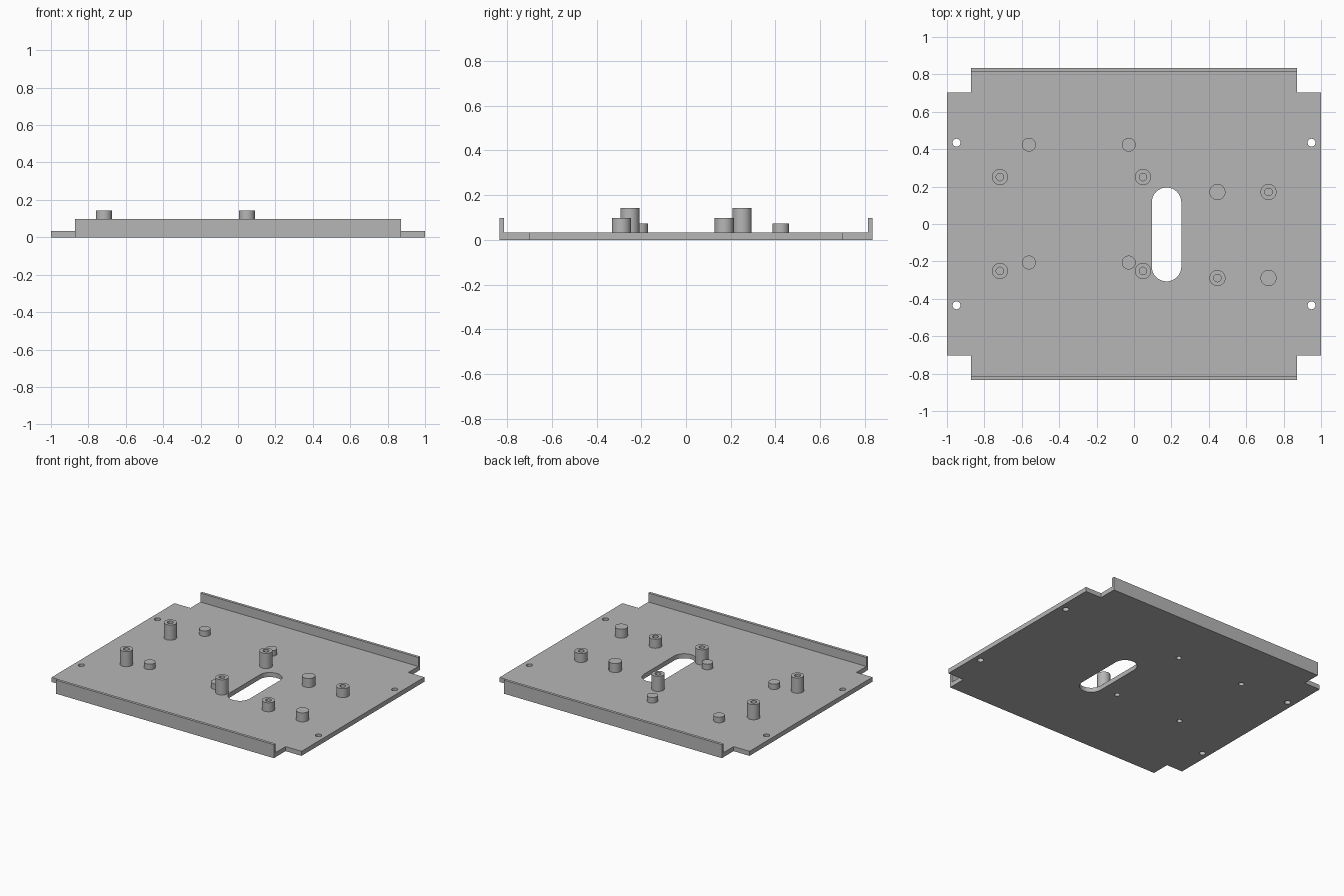
import bpy, bmesh
from math import pi, cos, sin, radians
from mathutils import Vector

cube = bpy.data.objects.get("Cube")
if cube:
    bpy.data.objects.remove(cube)

T = 0.033          # plate thickness
WALL = 0.098       # flange height
HALF_Y = 0.835
FLANGE = 0.02
SEGS = 32

grey = bpy.data.materials.new("plain grey")
grey.use_nodes = True
colour = (0.47, 0.47, 0.47, 1)
grey.diffuse_color = colour
grey.node_tree.nodes["Principled BSDF"].inputs["Base Color"].default_value = colour


def add_object(name, bm, smooth=True):
    bmesh.ops.remove_doubles(bm, verts=bm.verts, dist=1e-5)
    bmesh.ops.recalc_face_normals(bm, faces=bm.faces)
    mesh = bpy.data.meshes.new(name)
    bm.to_mesh(mesh)
    bm.free()
    mesh.materials.append(grey)
    obj = bpy.data.objects.new(name, mesh)
    bpy.context.collection.objects.link(obj)
    if smooth:
        bpy.ops.object.select_all(action='DESELECT')
        obj.select_set(True)
        bpy.context.view_layer.objects.active = obj
        bpy.ops.object.shade_smooth_by_angle(angle=radians(35))
    return obj


def arc(x, y, r, start, end, n):
    return [(x + r * cos(start + (end - start) * i / n),
             y + r * sin(start + (end - start) * i / n)) for i in range(n + 1)]


def circle(x, y, r):
    return arc(x, y, r, 0, 2 * pi, SEGS)[:-1]


def turned(name, x, y, profile):
    """Revolve a radius/height profile about a vertical axis."""
    bm = bmesh.new()
    verts = [bm.verts.new((x + r, y, z)) for r, z in profile]
    edges = [bm.edges.new(pair) for pair in zip(verts, verts[1:])]
    bmesh.ops.spin(bm, geom=verts + edges, cent=(x, y, 0), axis=(0, 0, 1),
                   angle=2 * pi, steps=SEGS)
    return add_object(name, bm)


# Part positions
tall_spots = [(x, y) for x in (-0.717, 0.048) for y in (-0.251, 0.251)]
peg_spots = [(x, y) for x in (-0.562, -0.028) for y in (-0.206, 0.424)]
corner_spots = [(x, y) for x in (-0.949, 0.949) for y in (-0.435, 0.435)]
bored_spots = [(0.719, 0.171), (0.446, -0.289)]
plain_spots = [(0.446, 0.171), (0.719, -0.289)]

# Base plate: notched outline with slot and holes
ex, ey, nx, ny = 1.0, HALF_Y - FLANGE, 0.872, 0.702
quarter = [(ex, ny), (nx, ny), (nx, ey)]
outline = (quarter + [(-x, y) for x, y in reversed(quarter)]
           + [(-x, -y) for x, y in quarter]
           + [(x, -y) for x, y in reversed(quarter)])
slot = (arc(0.174, 0.116, 0.079, 0, pi, SEGS // 2)
        + arc(0.174, -0.228, 0.079, pi, 2 * pi, SEGS // 2))
loops = [outline, slot]
loops += [circle(x, y, 0.021) for x, y in corner_spots]
loops += [circle(x, y, 0.018) for x, y in peg_spots]

curve = bpy.data.curves.new("plate_outline", 'CURVE')
curve.dimensions = '2D'
curve.fill_mode = 'BOTH'
curve.extrude = T / 2
for loop in loops:
    spline = curve.splines.new('POLY')
    spline.points.add(len(loop) - 1)
    for point, (x, y) in zip(spline.points, loop):
        point.co = (x, y, 0, 1)
    spline.use_cyclic_u = True
helper = bpy.data.objects.new("plate_outline", curve)
bpy.context.collection.objects.link(helper)
depsgraph = bpy.context.evaluated_depsgraph_get()
flat = bpy.data.meshes.new_from_object(helper.evaluated_get(depsgraph))
bm = bmesh.new()
bm.from_mesh(flat)
bpy.data.objects.remove(helper)
bpy.data.meshes.remove(flat)
bmesh.ops.translate(bm, verts=bm.verts, vec=(0, 0, T / 2))
for face in bm.faces:
    face.material_index = 0
add_object("base_plate", bm)

# Upright flanges along the front and back
for name, side in (("front_flange", -1), ("back_flange", 1)):
    bm = bmesh.new()
    bmesh.ops.create_cube(bm, size=1)
    bmesh.ops.scale(bm, verts=bm.verts, vec=(2 * nx, FLANGE, WALL))
    bmesh.ops.translate(bm, verts=bm.verts,
                        vec=Vector((0, side * (HALF_Y - FLANGE / 2), WALL / 2)))
    add_object(name, bm, smooth=False)


def bored(radius, top):
    return [(radius, T), (radius, top), (0.02, top), (0.02, T + 0.005), (0, T + 0.005)]


# Tall and medium standoffs with a bore from above
for i, (x, y) in enumerate(tall_spots):
    turned(f"tall_standoff_{i + 1}", x, y, bored(0.043, 0.143))
for i, (x, y) in enumerate(bored_spots):
    turned(f"medium_standoff_{i + 1}", x, y, bored(0.043, WALL))

# Solid medium posts
for i, (x, y) in enumerate(plain_spots):
    turned(f"support_post_{i + 1}", x, y, [(0.043, T), (0.043, WALL), (0, WALL)])

# Short pegs, hollow from below
for i, (x, y) in enumerate(peg_spots):
    turned(f"short_peg_{i + 1}", x, y,
           [(0, 0.06), (0.018, 0.06), (0.018, T), (0.037, T), (0.037, 0.073), (0, 0.073)])
